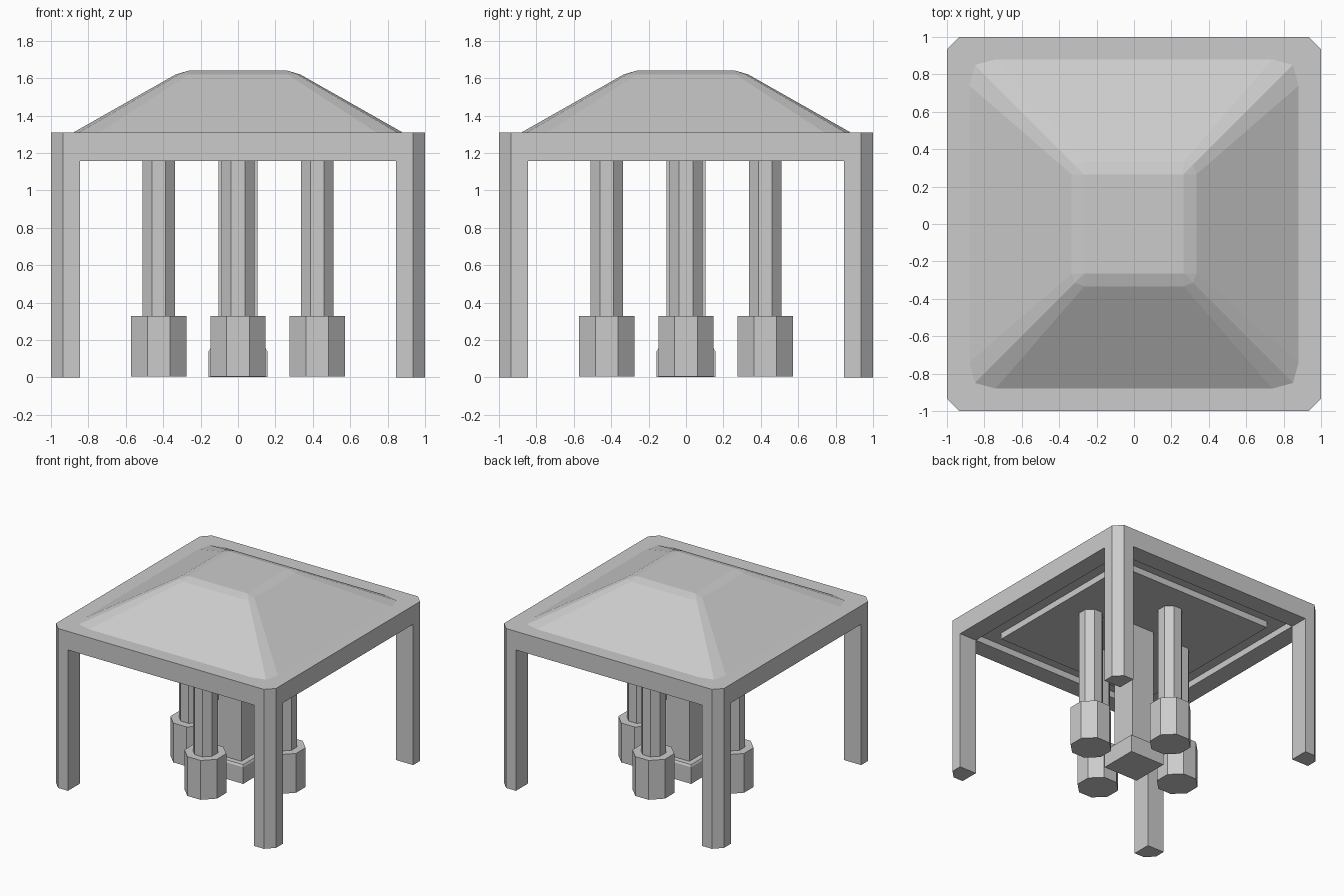
import bpy, bmesh, math

if "Cube" in bpy.data.objects:
    bpy.data.objects.remove(bpy.data.objects["Cube"])


def loft(name, rings, cap_start=True, cap_end=True):
    """Skin a list of rings; each ring is a list of xyz points."""
    bm = bmesh.new()
    loops = [[bm.verts.new(p) for p in r] for r in rings]
    for a, b in zip(loops, loops[1:]):
        for i in range(len(a)):
            j = (i + 1) % len(a)
            bm.faces.new((a[i], a[j], b[j], b[i]))
    if cap_start:
        bm.faces.new(loops[0][::-1])
    if cap_end:
        bm.faces.new(loops[-1])
    bmesh.ops.remove_doubles(bm, verts=bm.verts, dist=0.0005)
    bmesh.ops.recalc_face_normals(bm, faces=bm.faces)
    mesh = bpy.data.meshes.new(name)
    bm.to_mesh(mesh)
    bm.free()
    ob = bpy.data.objects.new(name, mesh)
    bpy.context.collection.objects.link(ob)
    return ob


def four_way(corner, z):
    """Repeat the corner points of the first quadrant around z."""
    pts = []
    for k in range(4):
        c, s = round(math.cos(k * math.pi / 2)), round(math.sin(k * math.pi / 2))
        pts += [(c * x - s * y, s * x + c * y, z) for x, y in corner]
    return pts


def square(half, chamfer, z):
    return four_way([(half, half - chamfer), (half - chamfer, half)], z)


def octagon(cx, cy, apothem, z):
    r = apothem / math.cos(math.pi / 8)
    return [(cx + r * math.cos(math.pi / 8 + k * math.pi / 4),
             cy + r * math.sin(math.pi / 8 + k * math.pi / 4), z) for k in range(8)]


# Canopy frame: beam ring, groove, and lowered ceiling panel underneath
loft("canopy_frame", [
    square(0.80, 0, 1.31),
    square(1.0, 0.065, 1.31),
    square(1.0, 0.065, 1.157),
    square(0.846, 0, 1.157),
    square(0.846, 0, 1.21),
    square(0.71, 0, 1.21),
    square(0.71, 0, 1.157),
])

# Hipped roof with bevelled ridges and flat top
loft("roof", [
    four_way([(0.88, 0.74), (0.85, 0.85), (0.74, 0.88)], 1.31),
    four_way([(0.333, 0.265), (0.315, 0.315), (0.265, 0.333)], 1.62),
    four_way([(0.265, 0.265)] * 3, 1.64),
])

# Corner legs with the outer edge chamfered
leg = [(0.846, 0.846), (1.0, 0.846), (1.0, 0.935), (0.935, 1.0), (0.846, 1.0)]
for k in range(4):
    ob = loft(f"corner_leg_{k + 1}", [[(x, y, z) for x, y in leg] for z in (0, 1.157)])
    ob.rotation_euler.z = k * math.pi / 2

# Four octagonal columns with thick bases
for k in range(4):
    cx = 0.424 * round(math.cos(k * math.pi / 2))
    cy = 0.424 * round(math.sin(k * math.pi / 2))
    loft(f"column_{k + 1}", [
        octagon(cx, cy, 0.1475, 0.005),
        octagon(cx, cy, 0.1475, 0.328),
        octagon(cx, cy, 0.0875, 0.328),
        octagon(cx, cy, 0.0875, 1.157),
    ])

# Central square pillar on its plinth
loft("central_pillar", [
    square(0.157, 0, 0.003),
    square(0.157, 0, 0.14),
    square(0.148, 0, 0.155),
    square(0.105, 0, 0.155),
    square(0.105, 0, 1.157),
])
